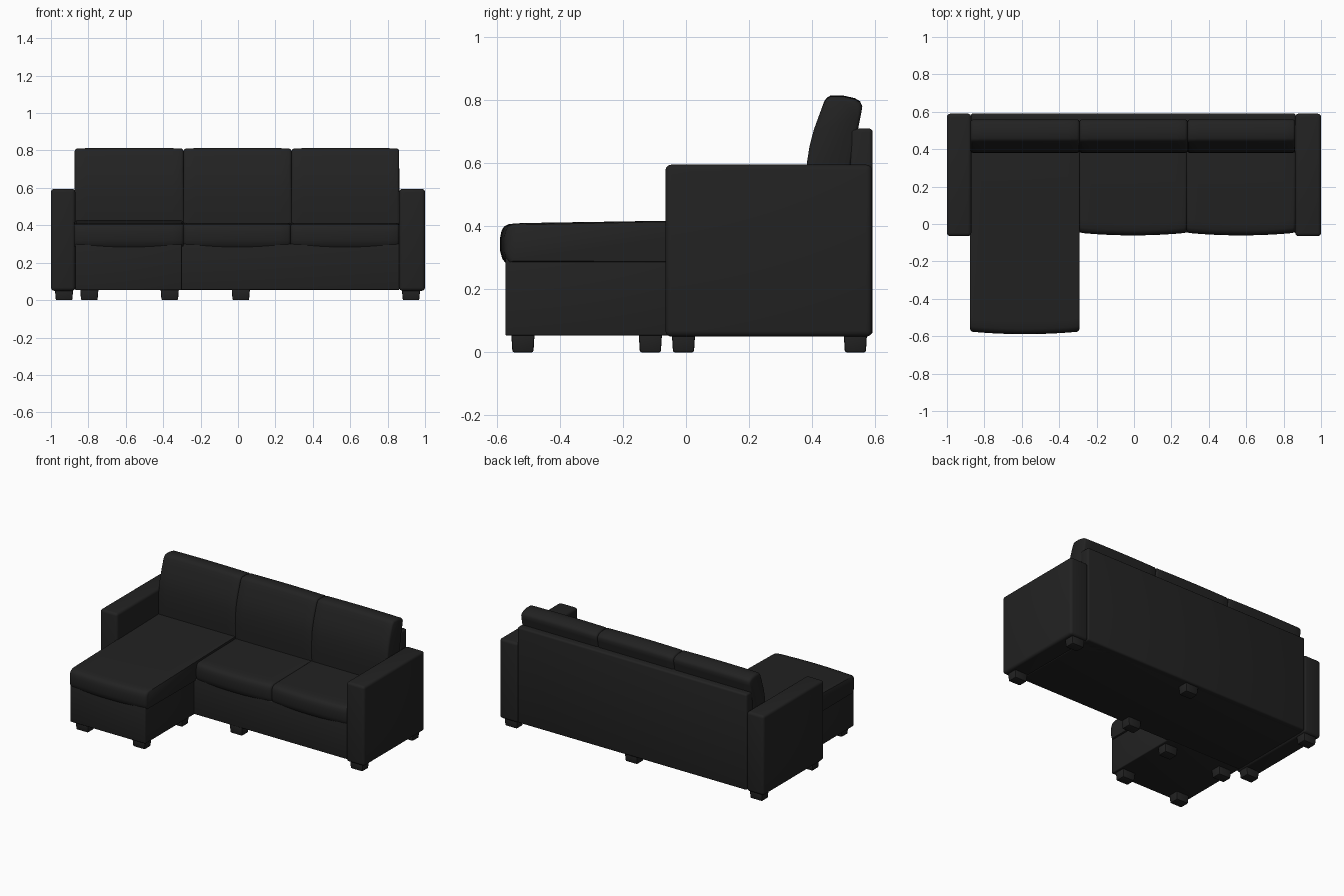
import bpy, bmesh, math
from mathutils import Vector

if "Cube" in bpy.data.objects:
    bpy.data.objects.remove(bpy.data.objects["Cube"])

leather = bpy.data.materials.new("charcoal leather")
leather.diffuse_color = (0.016, 0.016, 0.016, 1)
leather.use_nodes = True
leather.node_tree.nodes["Principled BSDF"].inputs["Base Color"].default_value = leather.diffuse_color


def finish(name, bm):
    bmesh.ops.recalc_face_normals(bm, faces=bm.faces)
    me = bpy.data.meshes.new(name)
    bm.to_mesh(me)
    bm.free()
    me.materials.append(leather)
    ob = bpy.data.objects.new(name, me)
    bpy.context.collection.objects.link(ob)
    bpy.ops.object.select_all(action='DESELECT')
    ob.select_set(True)
    bpy.context.view_layer.objects.active = ob
    bpy.ops.object.shade_smooth_by_angle(angle=math.radians(40))
    return ob


def box(name, x, y, z, r, seg=3, taper=1.0):
    """Bevelled box from (min, max) ranges; taper shrinks the bottom."""
    bm = bmesh.new()
    bmesh.ops.create_cube(bm, size=1)
    for v in bm.verts:
        s = taper if v.co.z < 0 else 1
        v.co = Vector(((x[0] + x[1]) / 2 + v.co.x * s * (x[1] - x[0]),
                       (y[0] + y[1]) / 2 + v.co.y * s * (y[1] - y[0]),
                       (z[0] + z[1]) / 2 + v.co.z * (z[1] - z[0])))
    bmesh.ops.bevel(bm, geom=bm.edges[:], offset=r, segments=seg,
                    profile=0.5, affect='EDGES')
    return finish(name, bm)


def cushion(name, prof, x0, x1, bulge=0.0, crown=0.0):
    """Loft a (y, z) profile along x with rounded ends and a swollen middle."""
    n = len(prof)
    cy, cz = sum(p[0] for p in prof) / n, sum(p[1] for p in prof) / n
    ymin, zmax = min(p[0] for p in prof), max(p[1] for p in prof)
    w = x1 - x0
    st = [(0, .014), (.004, .005), (.013, 0)]
    st += [(.013 + (w - .026) * i / 12, 0) for i in range(1, 12)]
    st += [(w - d, i) for d, i in reversed(st[:3])]
    bm = bmesh.new()
    rings = []
    for d, inset in st:
        swell = 1 - (2 * d / w - 1) ** 2
        ring = []
        for y, z in prof:
            v = Vector((cy - y, cz - z))
            v = v.normalized() * inset
            fy = swell * bulge * (1 if y < ymin + 0.08 else 0)
            fz = swell * crown * (1 if z > zmax - 0.03 else 0)
            ring.append(bm.verts.new((x0 + d, y + v.x - fy, z + v.y + fz)))
        rings.append(ring)
    for a, b in zip(rings, rings[1:]):
        for i in range(n):
            j = (i + 1) % n
            bm.faces.new((a[i], a[j], b[j], b[i]))
    bm.faces.new(rings[0])
    bm.faces.new(rings[-1])
    return finish(name, bm)


def seat_profile(f, b, top_back):
    """Seat cushion side outline with a rounded front edge."""
    return [(b, .285), (f + .015, .285), (f + .006, .298), (f, .32), (f, .365),
            (f + .004, .385), (f + .012, .399), (f + .028, .407), (f + .07, .41),
            (b, top_back)]


# Arms
box("left_arm", (-1, -.87), (-.065, .59), (.05, .595), .018, 4)
box("right_arm", (.862, 1), (-.065, .59), (.05, .595), .018, 4)

# Frame: back panel, sofa base, chaise base
box("back_panel", (-.872, .864), (.52, .592), (.055, .71), .012)
box("sofa_base", (-.872, .864), (-.045, .56), (.055, .30), .006)
box("chaise_base", (-.87, -.30), (-.573, -.03), (.053, .30), .006)

# Seat cushions
cushion("chaise_cushion", seat_profile(-.575, .42, .425), -.877, -.291, .014)
for i, (a, b) in enumerate([(-.291, .282), (.282, .862)]):
    cushion(f"seat_cushion_{i + 1}", seat_profile(-.047, .42, .412), a, b, .014)

# Back cushions
back = [(.385, .40), (.38, .50), (.383, .60), (.392, .655), (.405, .705),
        (.425, .76), (.438, .792), (.446, .804), (.458, .811), (.50, .811),
        (.535, .803), (.552, .793), (.559, .78), (.555, .755), (.522, .59),
        (.50, .40)]
for i, (a, b) in enumerate([(-.873, -.291), (-.291, .286), (.286, .862)]):
    cushion(f"back_cushion_{i + 1}", back, a, b, 0, .003)

# Feet
feet = [(-.93, -.008), (.925, -.008), (.015, -.008), (-.93, .537), (.925, .537),
        (.015, .537), (-.795, -.517), (-.365, -.517), (-.795, -.113), (-.365, -.113)]
for i, (x, y) in enumerate(feet):
    box(f"foot_{i + 1}", (x - .049, x + .049), (y - .037, y + .037), (0, .06), .006, 2, .9)
